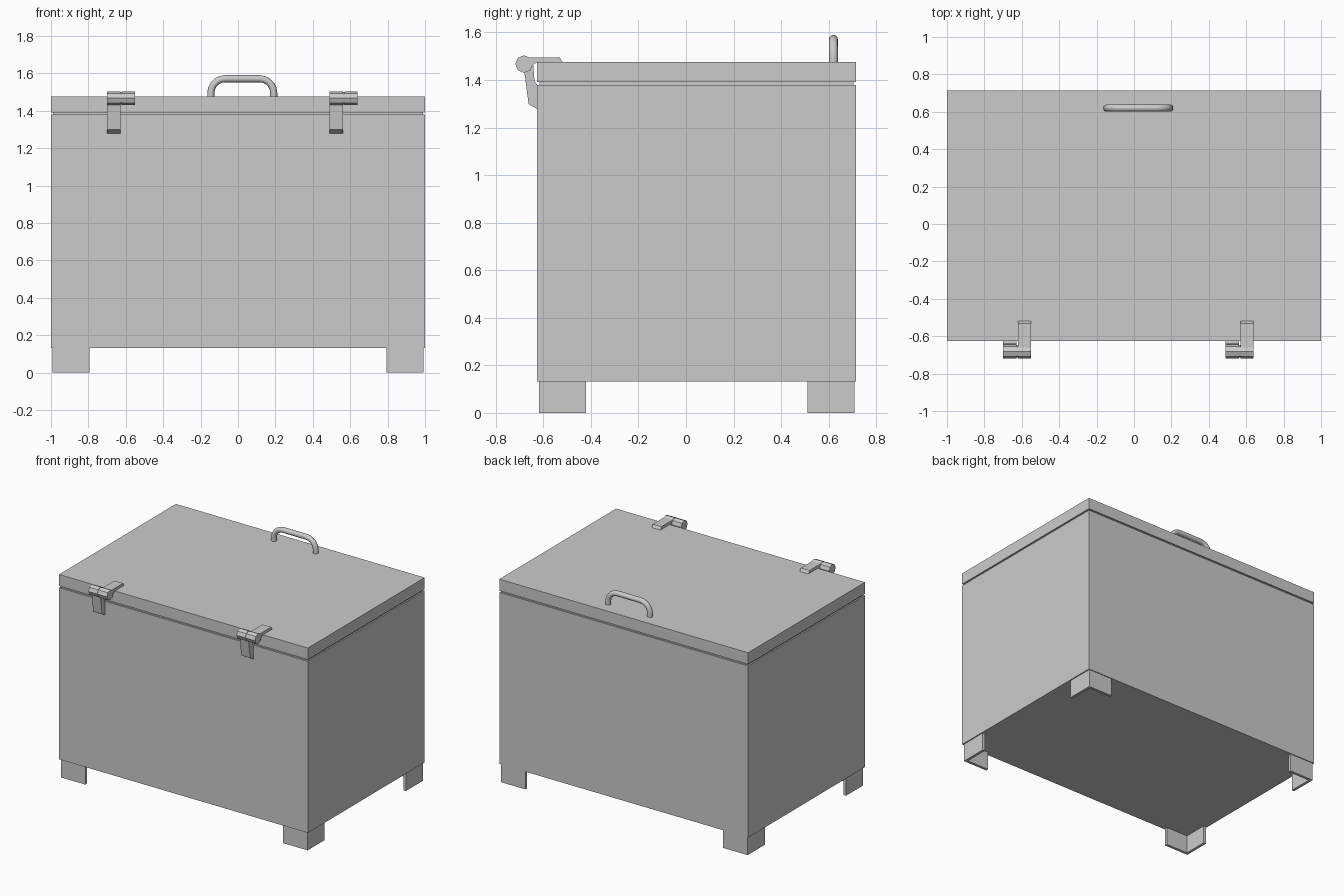
import bpy, bmesh
from math import sin, cos, pi, radians

if "Cube" in bpy.data.objects:
    bpy.data.objects.remove(bpy.data.objects["Cube"])


def mesh_object(name, bm):
    bmesh.ops.recalc_face_normals(bm, faces=bm.faces)
    me = bpy.data.meshes.new(name)
    bm.to_mesh(me)
    bm.free()
    ob = bpy.data.objects.new(name, me)
    bpy.context.collection.objects.link(ob)
    return ob


def prism(name, points, offset):
    """Closed polygon of 3D points, extruded by an offset vector."""
    bm = bmesh.new()
    face = bm.faces.new([bm.verts.new(p) for p in points])
    ext = bmesh.ops.extrude_face_region(bm, geom=[face])
    moved = [v for v in ext["geom"] if isinstance(v, bmesh.types.BMVert)]
    bmesh.ops.translate(bm, verts=moved, vec=offset)
    return mesh_object(name, bm)


def box(name, x0, x1, y0, y1, z0, z1):
    return prism(name, [(x0, y0, z0), (x1, y0, z0), (x1, y1, z0), (x0, y1, z0)],
                 (0, 0, z1 - z0))


def side_prism(name, profile, x0, x1):
    """Side profile of (y, z) points, extruded along x."""
    return prism(name, [(x0, y, z) for y, z in profile], (x1 - x0, 0, 0))


X, Y0, Y1 = 1.0, -0.626, 0.715

# Chest body, recessed seam and lid
box("body", -X, X, Y0, Y1, 0.132, 1.379)
box("seam", -X + 0.01, X - 0.01, Y0 + 0.01, Y1 - 0.01, 1.379, 1.391)
box("lid", -X, X, Y0, Y1, 1.391, 1.475)

# Angle-iron feet at the four corners
T = 0.02
for side, sx in (("left", -1), ("right", 1)):
    for end, cy, sy in (("front", Y0 + 0.008, 1), ("back", Y1 - 0.006, -1)):
        angle = [(0, 0), (0.197, 0), (0.197, T), (T, T), (T, 0.197), (0, 0.197)]
        prism(f"{end}_{side}_foot",
              [(sx * (0.992 - u), cy + sy * v, 0) for u, v in angle], (0, 0, 0.132))

# Hinges: octagonal knuckles, each with its leaf
CY, CZ, R = -0.681, 1.467, 0.037
knuckle = [(CY + R * sin(i * pi / 4), CZ + R * cos(i * pi / 4)) for i in range(8)]
lower_leaf = [(-0.682, 1.45), (-0.662, 1.299), (-0.626, 1.278), (-0.626, 1.38),
              (-0.637, 1.395), (-0.642, 1.46), (-0.665, 1.47)]
upper_leaf = [(-0.675, 1.495), (-0.531, 1.495), (-0.519, 1.475),
              (-0.626, 1.475), (-0.65, 1.46)]
for side, x in (("left", -0.70), ("right", 0.49)):
    side_prism(f"{side}_hinge_lower_knuckle", knuckle, x, x + 0.071)
    side_prism(f"{side}_hinge_lower_leaf", lower_leaf, x, x + 0.071)
    side_prism(f"{side}_hinge_upper_knuckle", knuckle, x + 0.079, x + 0.149)
    side_prism(f"{side}_hinge_upper_leaf", upper_leaf, x + 0.079, x + 0.149)
    side_prism(f"{side}_hinge_pin", [(CY + 0.9 * (y - CY), CZ + 0.9 * (z - CZ))
                                     for y, z in knuckle], x + 0.01, x + 0.14)

# Bent-rod handle on the lid
HX, HALF, TOP, BEND = 0.023, 0.168, 1.571, 0.075
path = [(-HALF, 1.465)]
for i in range(6):
    a = i / 5 * pi / 2
    path.append((-HALF + BEND * (1 - cos(a)), TOP - BEND * (1 - sin(a))))
path += [(-x, z) for x, z in reversed(path)]
curve = bpy.data.curves.new("handle_path", "CURVE")
curve.dimensions = "3D"
curve.bevel_depth = 0.019
curve.bevel_resolution = 4
curve.use_fill_caps = True
spline = curve.splines.new("POLY")
spline.points.add(len(path) - 1)
for p, (x, z) in zip(spline.points, path):
    p.co = (HX + x, 0.62, z, 1)
handle = bpy.data.objects.new("handle", curve)
bpy.context.collection.objects.link(handle)
bpy.context.view_layer.objects.active = handle
handle.select_set(True)
bpy.ops.object.convert(target="MESH")
bpy.ops.object.shade_smooth_by_angle(angle=radians(35))
